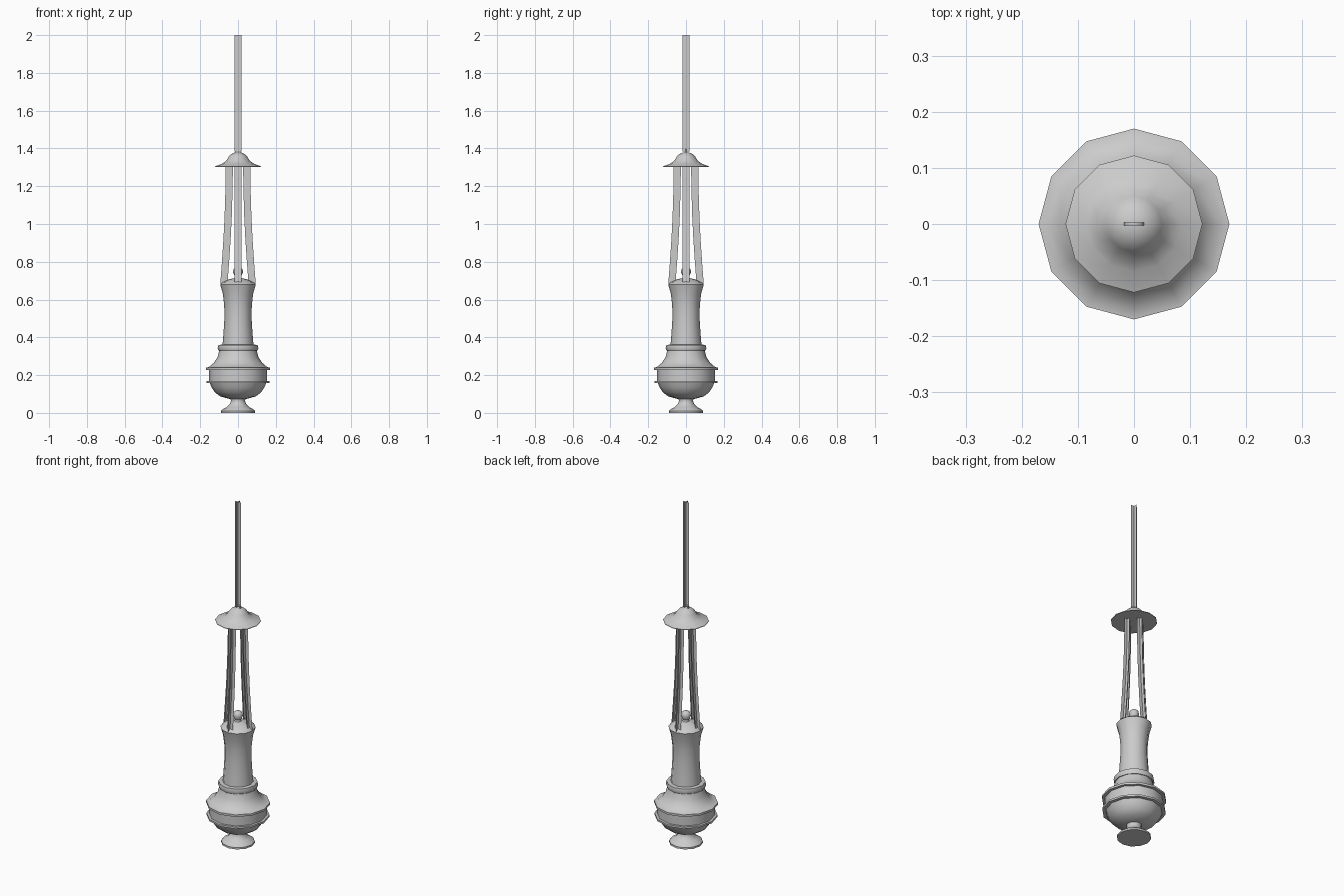
import bpy, bmesh, math
from mathutils import Matrix, Vector

cube = bpy.data.objects.get("Cube")
if cube:
    bpy.data.objects.remove(cube, do_unlink=True)

metal = bpy.data.materials.new("grey metal")
metal.use_nodes = True
GREY = (0.6, 0.6, 0.6, 1)
metal.diffuse_color = GREY
metal.node_tree.nodes["Principled BSDF"].inputs["Base Color"].default_value = GREY


def finish(name, bm, smooth=True, angle=40):
    mesh = bpy.data.meshes.new(name)
    bm.to_mesh(mesh)
    bm.free()
    obj = bpy.data.objects.new(name, mesh)
    bpy.context.collection.objects.link(obj)
    mesh.materials.append(metal)
    if smooth:
        bpy.ops.object.select_all(action='DESELECT')
        obj.select_set(True)
        bpy.context.view_layer.objects.active = obj
        bpy.ops.object.shade_smooth_by_angle(angle=math.radians(angle))
    return obj


def lathe(name, profile, sides=12):
    """Revolve (radius, height) points about z."""
    bm = bmesh.new()
    verts = [bm.verts.new((r, 0, z)) for r, z in profile]
    edges = [bm.edges.new(pair) for pair in zip(verts, verts[1:])]
    bmesh.ops.spin(bm, geom=verts + edges, cent=(0, 0, 0), axis=(0, 0, 1),
                   angle=math.tau, steps=sides, use_merge=True)
    bmesh.ops.remove_doubles(bm, verts=bm.verts, dist=0.0005)
    bmesh.ops.recalc_face_normals(bm, faces=bm.faces)
    return finish(name, bm)


def crossed_strips(name, path, width=0.038, turn=0):
    """Two thin sheets crossing along a path in the xz plane."""
    bm = bmesh.new()
    for side in (Vector((width / 2, 0, 0)), Vector((0, width / 2, 0))):
        rows = [[bm.verts.new(Vector((x, 0, z)) + s * side) for s in (-1, 1)]
                for x, z in path]
        for low, high in zip(rows, rows[1:]):
            bm.faces.new((low[0], low[1], high[1], high[0]))
    bmesh.ops.rotate(bm, verts=bm.verts, cent=(0, 0, 0),
                     matrix=Matrix.Rotation(turn, 3, 'Z'))
    return finish(name, bm, smooth=False)


# Flared foot
lathe("foot", [(0, 0), (0.09, 0), (0.09, 0.01), (0.083, 0.018), (0.06, 0.03),
               (0.043, 0.047), (0.037, 0.065), (0.042, 0.078), (0, 0.078)])

# Bowl with its lower rim
lathe("bowl", [(0, 0.072), (0.05, 0.075), (0.095, 0.088), (0.122, 0.108),
               (0.14, 0.135), (0.149, 0.157), (0.168, 0.157), (0.168, 0.168),
               (0.154, 0.168), (0.154, 0.23)])

# Domed cover with its upper rim
lathe("cover", [(0.154, 0.228), (0.17, 0.228), (0.17, 0.24), (0.155, 0.242),
                (0.128, 0.265), (0.108, 0.295), (0.099, 0.33)])

# Collar below the tower
lathe("collar", [(0.09, 0.33), (0.103, 0.33), (0.108, 0.342), (0.104, 0.36),
                 (0.075, 0.362)])

# Waisted tower and its cap
lathe("tower", [(0.082, 0.36), (0.077, 0.42), (0.072, 0.5), (0.073, 0.57),
                (0.08, 0.63), (0.094, 0.68), (0.08, 0.692), (0.05, 0.706),
                (0.018, 0.714), (0.014, 0.73)])

# Finial ball
lathe("finial", [(0, 0.72), (0.018, 0.726), (0.027, 0.745),
                 (0.023, 0.762), (0.012, 0.771), (0, 0.773)])

# Hand plate that gathers the chains
lathe("hand_plate", [(0, 1.302), (0.122, 1.302), (0.122, 1.305), (0.085, 1.319),
                     (0.062, 1.335), (0.05, 1.355), (0.036, 1.37),
                     (0.018, 1.378), (0, 1.38)])

# Small lifting ring
bm = bmesh.new()
STEPS, TUBE = 12, 4
loops = []
for i in range(STEPS):
    a = math.tau * i / STEPS
    out = Vector((math.cos(a), 0, math.sin(a)))
    loops.append([bm.verts.new(Vector((0, 0, 1.38)) + out * (0.015 + 0.004 * math.cos(b))
                               + Vector((0, 0.004 * math.sin(b), 0)))
                  for b in (math.tau * (j + 0.5) / TUBE for j in range(TUBE))])
for i in range(STEPS):
    here, there = loops[i], loops[(i + 1) % STEPS]
    for j in range(TUBE):
        k = (j + 1) % TUBE
        bm.faces.new((here[j], here[k], there[k], there[j]))
bmesh.ops.recalc_face_normals(bm, faces=bm.faces)
finish("lifting_ring", bm)

# Four chains bowing outward to the tower rim
CHAIN = [(0.075, 0.68), (0.066, 0.8), (0.058, 0.92), (0.052, 1.04),
         (0.048, 1.17), (0.046, 1.303)]
for n, where in enumerate(("left", "back", "right", "front")):
    crossed_strips("chain_" + where, CHAIN, turn=n * math.pi / 2)

# Long hanging chain
crossed_strips("hanging_chain", [(0, 1.385), (0, 2.0)])
